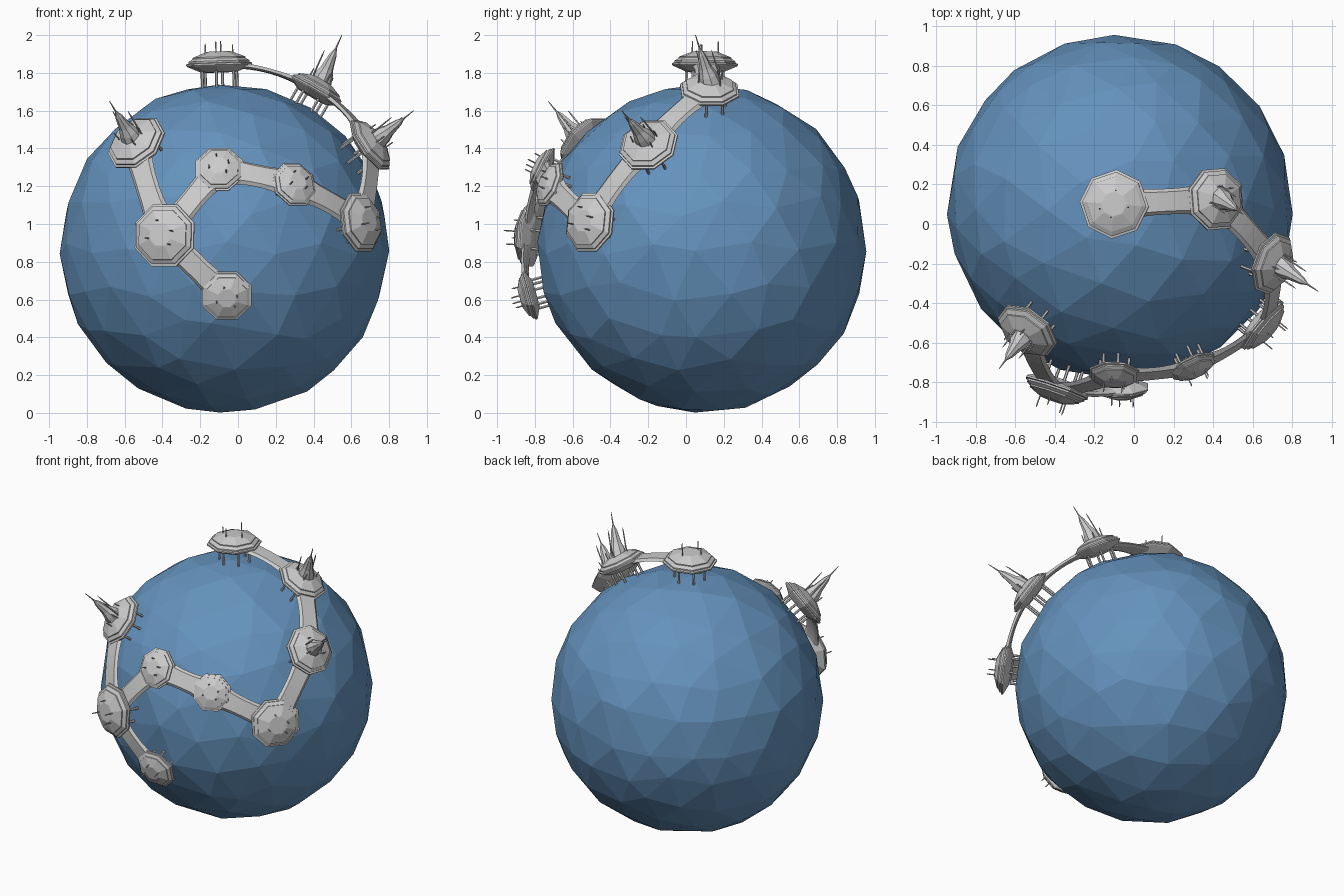
import bpy, bmesh, math, random
from mathutils import Vector, Matrix

if "Cube" in bpy.data.objects:
    bpy.data.objects.remove(bpy.data.objects["Cube"])

random.seed(4)
C = Vector((-0.07, 0.085, 0.87))
R = 0.872


def finish(name, bm, mat=None):
    bmesh.ops.recalc_face_normals(bm, faces=bm.faces)
    me = bpy.data.meshes.new(name)
    bm.to_mesh(me)
    bm.free()
    ob = bpy.data.objects.new(name, me)
    bpy.context.collection.objects.link(ob)
    if mat:
        me.materials.append(mat)
    return ob


def lathe(bm, profile, sides, mat, turn=0.0):
    """Closed faceted solid from (radius, height) points, bottom to top."""
    rings = []
    for r, h in profile:
        rings.append([bm.verts.new(mat @ Vector((r * math.cos(turn + 2 * math.pi * i / sides),
                                                 r * math.sin(turn + 2 * math.pi * i / sides), h)))
                      for i in range(sides)])
    for a, b in zip(rings, rings[1:]):
        for i in range(sides):
            j = (i + 1) % sides
            bm.faces.new((a[i], a[j], b[j], b[i]))
    bm.faces.new(rings[0][::-1])
    bm.faces.new(rings[-1])


def frame(direction):
    return Matrix.Translation(C) @ direction.to_track_quat('Z', 'Y').to_matrix().to_4x4()


# planet: faceted ball with slightly shuffled corners
blue = bpy.data.materials.new("planet_blue")
blue.diffuse_color = (0.13, 0.29, 0.51, 1)
blue.use_nodes = True
blue.node_tree.nodes["Principled BSDF"].inputs["Base Color"].default_value = blue.diffuse_color
bm = bmesh.new()
bmesh.ops.create_icosphere(bm, subdivisions=3, radius=1)
for v in bm.verts:
    shift = Vector([random.uniform(-0.055, 0.055) for _ in range(3)])
    v.co = (v.co + shift).normalized() * (R + random.uniform(-0.004, 0.004))
bmesh.ops.translate(bm, verts=bm.verts, vec=C)
finish("planet", bm, blue)

# pod centres, pod radius, spire tip (if any)
pods = [
    ((-0.10, 0.10, 1.85), 0.175, None),
    ((0.415, 0.125, 1.71), 0.165, (0.55, 0.05, 2.0)),
    ((0.70, -0.20, 1.42), 0.165, (0.93, -0.34, 1.60)),
    ((0.65, -0.51, 1.01), 0.168, None),
    ((0.30, -0.72, 1.21), 0.128, None),
    ((-0.10, -0.76, 1.29), 0.135, None),
    ((-0.39, -0.83, 0.94), 0.178, None),
    ((-0.54, -0.54, 1.43), 0.172, (-0.68, -0.73, 1.65)),
    ((-0.06, -0.83, 0.62), 0.142, None),
]
# pod outline, in units of its radius, height measured from the rim
OUTLINE = [(0.50, -0.27), (0.58, -0.25), (0.97, -0.08), (1.0, -0.05), (1.0, 0.0), (0.93, 0.02),
           (0.93, 0.07), (0.80, 0.15), (0.80, 0.19), (0.42, 0.34), (0.36, 0.36)]

for n, (pos, r, tip) in enumerate(pods, 1):
    d = (Vector(pos) - C)
    rim = d.length
    F = frame(d.normalized())

    bm = bmesh.new()
    lathe(bm, [(a * r, rim + b * r) for a, b in OUTLINE], 8, F, math.pi / 8)
    finish(f"pod_{n}", bm)

    # stilts down to the planet
    bm = bmesh.new()
    for i in range(6):
        a = 2 * math.pi * i / 6 + 0.3
        M = F @ Matrix.Translation((0.56 * r * math.cos(a), 0.56 * r * math.sin(a), 0))
        lathe(bm, [(0.008, R - 0.05), (0.008, rim - 0.15 * r)], 6, M)
    finish(f"stilts_{n}", bm)

    # thin antennas
    bm = bmesh.new()
    for x, y, h in [(0.38, 0.1, 0.62), (-0.38, -0.12, 0.62), (0.3, -0.3, 0.55), (-0.1, 0.42, 0.5)]:
        M = F @ Matrix.Translation((x * r, y * r, 0))
        lathe(bm, [(0.004, rim + 0.2 * r), (0.004, rim + h * r), (0.0015, rim + (h + 0.06) * r)], 5, M)
    finish(f"antennas_{n}", bm)

    # tall tapering spire with a needle end
    if tip:
        base = C + d.normalized() * (rim + 0.05)
        axis = Vector(tip) - base
        L = axis.length
        M = Matrix.Translation(base) @ axis.to_track_quat('Z', 'Y').to_matrix().to_4x4()
        bm = bmesh.new()
        lathe(bm, [(0.062, -0.02), (0.05, 0.04), (0.034, 0.3 * L), (0.02, 0.58 * L),
                   (0.013, 0.64 * L), (0.005, 0.72 * L), (0.002, L)], 8, M)
        for s in (-1, 1):
            lathe(bm, [(0.005, 0), (0.004, 0.5 * L), (0.001, 0.62 * L)], 5,
                  M @ Matrix.Translation((0.05 * s, 0.03, 0)))
        finish(f"spire_{n}", bm)


def bridge(name, i, j):
    """Waisted thin walkway following the planet between two pods."""
    a, b = Vector(pods[i][0]) - C, Vector(pods[j][0]) - C
    da, db = a.normalized(), b.normalized()
    side = da.cross(db).normalized()
    bm = bmesh.new()
    prev = None
    steps = 10
    for k in range(steps + 1):
        t = k / steps
        d = da.slerp(db, t)
        u = 2 * t - 1
        w = 0.065 + 0.05 * abs(u) ** 3
        h = 0.012 + 0.012 * u * u
        m = C + d * (a.length * (1 - t) + b.length * t - 0.006)
        ring = [bm.verts.new(m + side * (w * s) + d * (h * q))
                for s, q in ((-1, -0.3), (-0.6, -1), (0.6, -1), (1, -0.3), (0.75, 1), (-0.75, 1))]
        if prev:
            for e in range(6):
                f = (e + 1) % 6
                bm.faces.new((prev[e], prev[f], ring[f], ring[e]))
        else:
            bm.faces.new(ring)
        prev = ring
    bm.faces.new(prev)
    finish(name, bm)


# walkways linking the pods
for n, (i, j) in enumerate([(0, 1), (1, 2), (2, 3), (3, 4), (4, 5), (5, 6), (6, 7), (6, 8)], 1):
    bridge(f"walkway_{n}", i, j)
